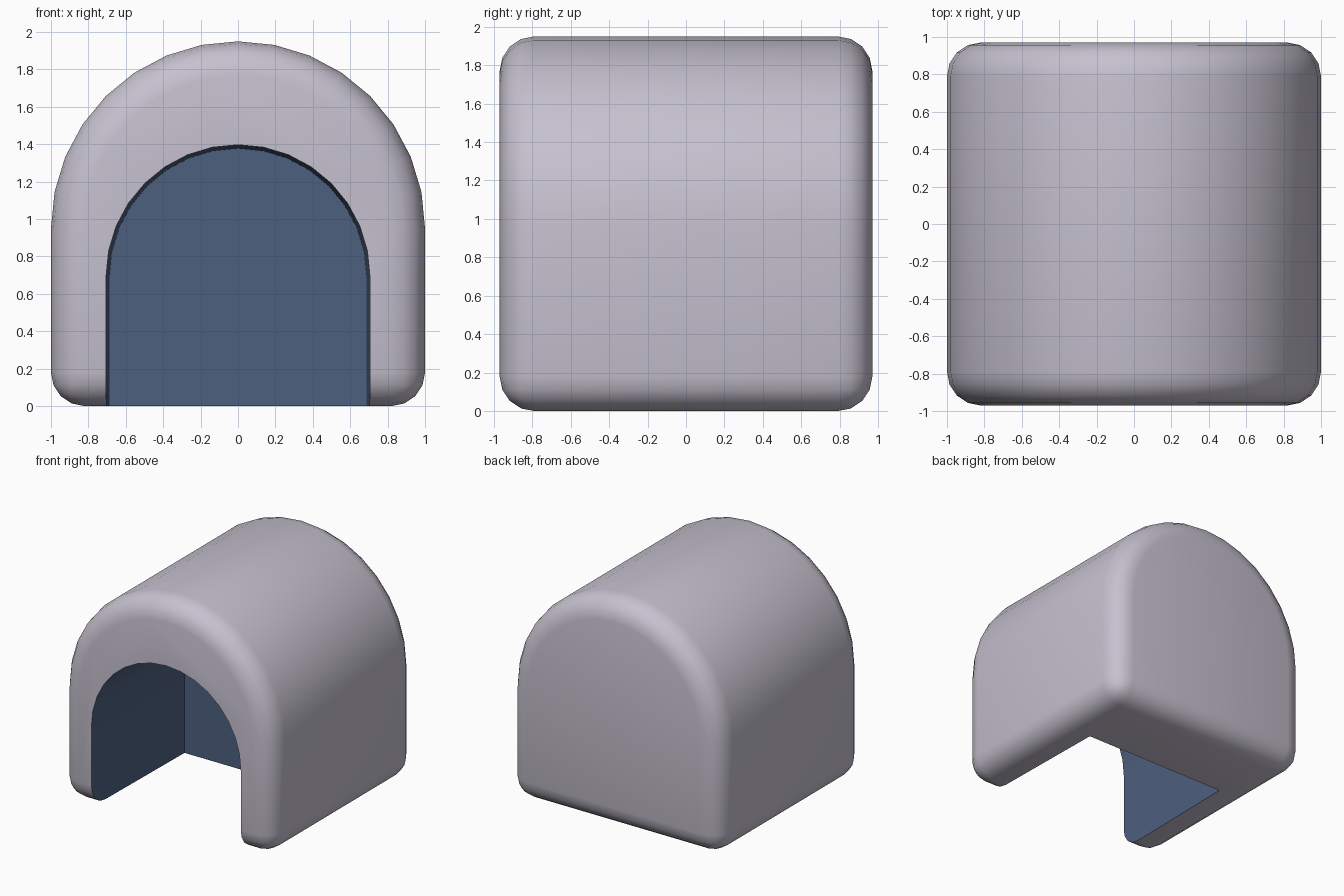
import bpy
import math

if "Cube" in bpy.data.objects:
    bpy.data.objects.remove(bpy.data.objects["Cube"], do_unlink=True)


def material(name, colour):
    mat = bpy.data.materials.new(name)
    mat.use_nodes = True
    mat.diffuse_color = (*colour, 1)
    mat.node_tree.nodes["Principled BSDF"].inputs["Base Color"].default_value = (*colour, 1)
    return mat


MATERIALS = [material("pale_lavender_grey", (0.56, 0.53, 0.62)),
             material("slate_blue", (0.075, 0.117, 0.21))]
STEPS = 16


def arch(radius, spring, floor):
    """Round-topped doorway outline as (x, z) points."""
    curve = [(radius * math.cos(math.pi * i / STEPS),
              spring + radius * math.sin(math.pi * i / STEPS)) for i in range(STEPS + 1)]
    return [(-radius, floor), (radius, floor)] + curve


def tunnel(name, front, back, y_front, y_back, slot):
    """Solid lofted between two arch outlines."""
    n = len(front)
    verts = [(x, y_front, z) for x, z in front] + [(x, y_back, z) for x, z in back]
    faces = [tuple(range(n)), tuple(reversed(range(n, 2 * n)))]
    faces += [(i, i + n, (i + 1) % n + n, (i + 1) % n) for i in range(n)]
    mesh = bpy.data.meshes.new(name)
    mesh.from_pydata(verts, [], faces)
    for mat in MATERIALS:
        mesh.materials.append(mat)
    for face in mesh.polygons:
        face.material_index = slot
    obj = bpy.data.objects.new(name, mesh)
    bpy.context.collection.objects.link(obj)
    return obj


# Outer shell with rounded rims
outline = arch(1.0, 0.95, 0.0)
shell = tunnel("arched_shelter", outline, outline, -0.97, 0.97, 0)
bevel = shell.modifiers.new("rounded_rims", "BEVEL")
bevel.width = 0.18
bevel.segments = 4
bevel.limit_method = "ANGLE"
bevel.angle_limit = math.radians(30)
bevel.use_clamp_overlap = False

# Slightly tapering hollow, open at the front and underneath
cutter = tunnel("hollow_cutter", arch(0.709, 0.692, -0.3), arch(0.687, 0.69, -0.3),
                -1.2, 0.26, 1)
cutter.hide_render = True
hollow = shell.modifiers.new("hollow", "BOOLEAN")
hollow.operation = "DIFFERENCE"
hollow.solver = "EXACT"
hollow.object = cutter

# Apply the modifiers and drop the cutter
bpy.ops.object.select_all(action="DESELECT")
bpy.context.view_layer.objects.active = shell
shell.select_set(True)
for name in ("rounded_rims", "hollow"):
    bpy.ops.object.modifier_apply(modifier=name)
bpy.data.objects.remove(cutter, do_unlink=True)
bpy.ops.object.shade_smooth_by_angle(angle=math.radians(35))
